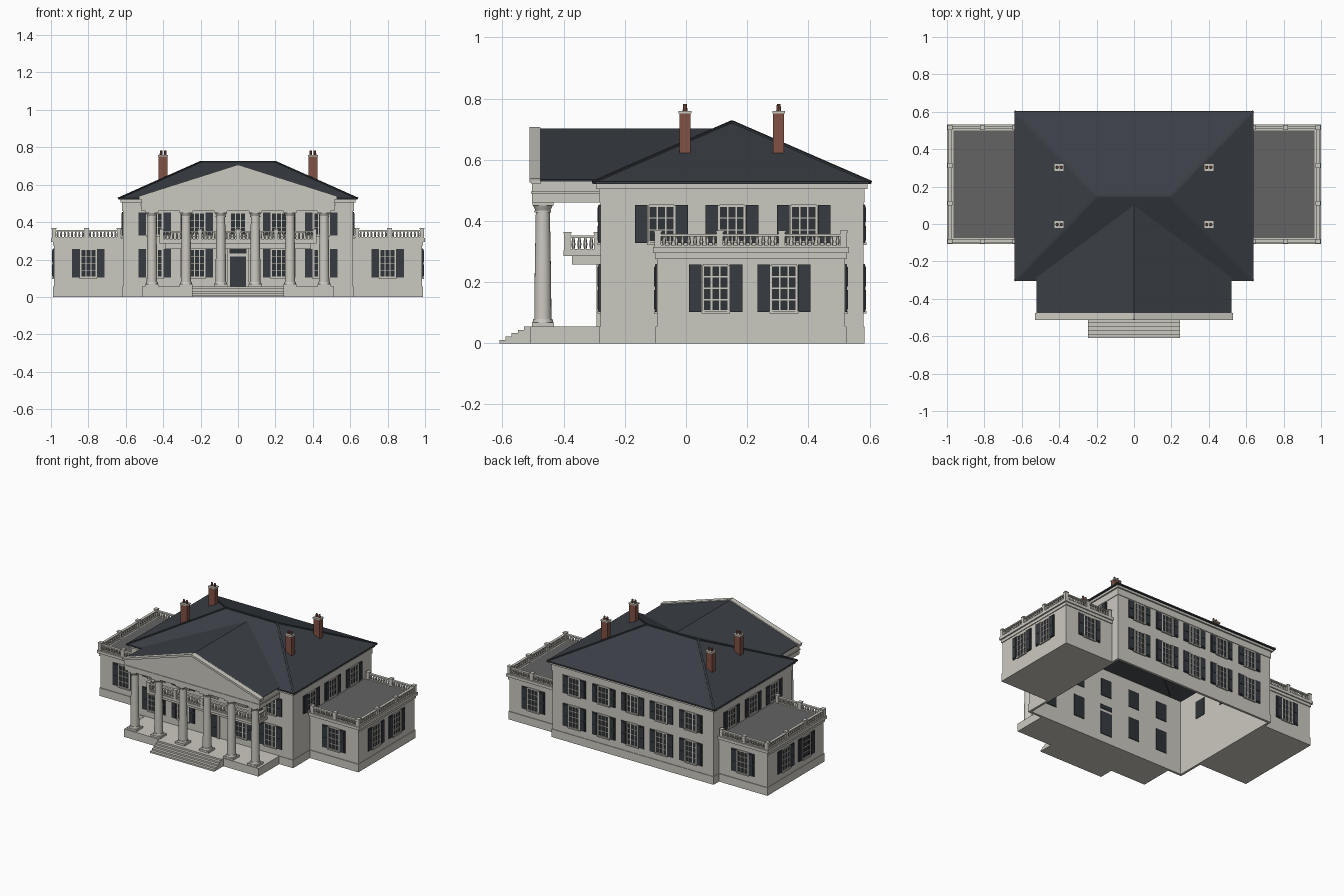
import bpy, bmesh
from math import pi
from mathutils import Matrix, Vector

old = bpy.data.objects.get("Cube")
if old:
    bpy.data.objects.remove(old)


def material(name, rgb):
    m = bpy.data.materials.new(name)
    m.use_nodes = True
    m.diffuse_color = (*rgb, 1)
    m.node_tree.nodes["Principled BSDF"].inputs["Base Color"].default_value = (*rgb, 1)
    return m


STONE = material("pale stone", (0.60, 0.585, 0.53))
SLATE = material("dark slate", (0.043, 0.050, 0.060))
SHUTTER = material("charcoal paint", (0.038, 0.044, 0.052))
GLASS = material("dark glass", (0.028, 0.033, 0.038))
FELT = material("grey felt", (0.125, 0.125, 0.125))
BRICK = material("red brick", (0.22, 0.085, 0.06))

parts = {}


def part(name, mat):
    return parts.setdefault(name, (bmesh.new(), mat))[0]


def box(bm, x0, x1, y0, y1, z0, z1, M=Matrix()):
    lo, hi = Vector((x0, y0, z0)), Vector((x1, y1, z1))
    bmesh.ops.create_cube(bm, size=1, matrix=M @ Matrix.Translation((lo + hi) / 2)
                          @ Matrix.Diagonal((*(hi - lo), 1)))


def ring(bm, x0, x1, y0, y1, z0, z1, t):
    box(bm, x0, x1, y0, y0 + t, z0, z1)
    box(bm, x0, x1, y1 - t, y1, z0, z1)
    box(bm, x0, x0 + t, y0 + t, y1 - t, z0, z1)
    box(bm, x1 - t, x1, y0 + t, y1 - t, z0, z1)


def beam(bm, a, b, w, h):
    a, b = Vector(a), Vector(b)
    d = b - a
    M = Matrix.Translation((a + b) / 2) @ d.to_track_quat("X", "Z").to_matrix().to_4x4()
    bmesh.ops.create_cube(bm, size=1, matrix=M @ Matrix.Diagonal((d.length, w, h, 1)))


def cone(bm, x, y, z0, z1, r0, r1, n):
    bmesh.ops.create_cone(bm, cap_ends=True, segments=n, radius1=r0, radius2=r1,
                          depth=z1 - z0, matrix=Matrix.Translation((x, y, (z0 + z1) / 2)))


def wall_frame(x, y, angle):
    return Matrix.Translation((x, y, 0)) @ Matrix.Rotation(angle, 4, "Z")


def window(M, z0, z1, rows, shutters=True):
    w = 0.041
    box(part("window_glass", GLASS), -w, w, -0.002, 0.016, z0, z1, M)
    trim = part("window_trim", STONE)
    for s in (-1, 1):
        box(trim, s * w - 0.004, s * w + 0.004, -0.007, 0, z0, z1, M)
        box(trim, s * w / 3 - 0.0025, s * w / 3 + 0.0025, -0.005, 0, z0, z1, M)
        if shutters:
            a, b = sorted((s * 0.046, s * 0.087))
            sh = part("shutters", SHUTTER)
            box(sh, a, b, -0.006, 0, z0 - 0.002, z1 + 0.002, M)
            for k in (0, 1):
                za = z0 + 0.006 + k * (z1 - z0) / 2
                box(sh, a + 0.007, b - 0.007, -0.009, -0.005, za, za + (z1 - z0) / 2 - 0.012, M)
    for i in range(rows + 1):
        z = z0 + (z1 - z0) * i / rows
        t = 0.004 if i in (0, rows) else 0.002
        box(trim, -w, w, -0.005, 0, z - t, z + t, M)
    box(trim, -w - 0.006, w + 0.006, -0.010, 0, z0 - 0.008, z0, M)


def balustrade(name, a, b, z, bays, h=0.042):
    bm = part(name, STONE)
    a, b = Vector((*a, 0)), Vector((*b, 0))
    up = Vector((0, 0, 1))
    beam(bm, a + up * (z + 0.003), b + up * (z + 0.003), 0.016, 0.006)
    beam(bm, a + up * (z + h - 0.004), b + up * (z + h - 0.004), 0.018, 0.008)
    for i in range(bays + 1):
        p = a.lerp(b, i / bays)
        box(bm, p.x - 0.011, p.x + 0.011, p.y - 0.011, p.y + 0.011, z, z + h + 0.008)
        box(bm, p.x - 0.013, p.x + 0.013, p.y - 0.013, p.y + 0.013, z + h + 0.006, z + h + 0.011)
    n = max(2, round((b - a).length / bays / 0.02))
    mid = z + h * 0.4
    for k in range(n * bays):
        if k % n:
            p = a.lerp(b, k / (n * bays))
            cone(bm, p.x, p.y, z + 0.005, mid, 0.004, 0.007, 6)
            cone(bm, p.x, p.y, mid, z + h - 0.006, 0.007, 0.0035, 6)


# Main house: hollow walls, plinth, frieze and cornice
X, Y0, Y1 = 0.615, -0.28, 0.58
walls = part("main_walls", STONE)
ring(walls, -X, X, Y0, Y1, 0, 0.52, 0.012)
trim = part("main_cornice", STONE)
for grow, z0, z1 in ((0.004, 0, 0.055), (0.004, 0.46, 0.505), (0.014, 0.505, 0.522)):
    ring(trim, -X - grow, X + grow, Y0 - grow, Y1 + grow, z0, z1, 0.01 + grow)

# Main house windows, back, front and upper sides
for x in (-0.445, -0.22, 0, 0.22, 0.445):
    for z0, z1, rows in ((0.105, 0.255, 4), (0.33, 0.45, 3)):
        window(wall_frame(x, Y1, pi), z0, z1, rows)
        if x or z0 > 0.3:
            window(wall_frame(x, Y0, 0), z0, z1, rows, shutters=bool(x))
for s in (-1, 1):
    for y in (-0.08, 0.15, 0.385):
        window(wall_frame(s * X, y, s * pi / 2), 0.33, 0.45, 3)

# Front door with transom and surround
door = part("front_door", SHUTTER)
box(door, -0.045, 0.045, Y0 - 0.004, Y0 + 0.016, 0.055, 0.215)
for s in (-1, 1):
    for z0, z1 in ((0.07, 0.125), (0.135, 0.205)):
        box(door, s * 0.021 - 0.015, s * 0.021 + 0.015, Y0 - 0.008, Y0, z0, z1)
    box(part("door_surround", STONE), s * 0.052 - 0.008, s * 0.052 + 0.008,
        Y0 - 0.012, Y0, 0.055, 0.275)
box(part("transom_glass", GLASS), -0.045, 0.045, Y0 - 0.003, Y0 + 0.016, 0.235, 0.265)
for z in (0.225, 0.272):
    box(part("door_surround", STONE), -0.06, 0.06, Y0 - 0.012, Y0, z - 0.008, z + 0.008)

# Side wings with flat roofs and balustrades
for s, side in ((-1, "right"), (1, "left")):
    def wing_box(name, mat, xa, xb, *rest):
        box(part(side + "_wing_" + name, mat), *sorted((s * xa, s * xb)), *rest)
    wing_box("walls", STONE, 0.612, 0.985, -0.095, 0.52, 0, 0.30)
    wing_box("plinth", STONE, 0.612, 0.989, -0.10, 0.525, 0, 0.055)
    wing_box("frieze", STONE, 0.612, 0.990, -0.101, 0.526, 0.275, 0.295)
    wing_box("cornice", STONE, 0.612, 1.0, -0.108, 0.533, 0.295, 0.315)
    wing_box("roof", FELT, 0.616, 0.965, -0.075, 0.50, 0.31, 0.318)
    name = side + "_wing_balustrade"
    xo, xi, ya, yb = s * 0.984, s * 0.636, -0.092, 0.516
    balustrade(name, (xo, ya), (xo, yb), 0.315, 3)
    balustrade(name, (xi, ya), (xo, ya), 0.315, 2)
    balustrade(name, (xi, yb), (xo, yb), 0.315, 2)
    window(wall_frame(s * 0.80, -0.095, 0), 0.105, 0.255, 4)
    window(wall_frame(s * 0.80, 0.52, pi), 0.105, 0.255, 4)
    for y in (0.097, 0.32):
        window(wall_frame(s * 0.985, y, s * pi / 2), 0.105, 0.255, 4)

# Portico floor, steps and entablature
box(part("portico_floor", STONE), -0.513, 0.513, -0.51, Y0, 0, 0.055)
for i in range(5):
    box(part("front_steps", STONE), -0.245, 0.245, -0.61 + i * 0.02, -0.51, i * 0.011, (i + 1) * 0.011)
ent = part("portico_entablature", STONE)
box(ent, -0.515, 0.515, -0.503, Y0, 0.46, 0.532)
box(ent, -0.52, 0.52, -0.507, Y0, 0.49, 0.496)

# Pediment slab with raking trim
ped = part("pediment", STONE)
face = ped.faces.new([ped.verts.new((x, -0.505, z)) for x, z in
                      ((-0.528, 0.52), (0.528, 0.52), (0.528, 0.538), (0, 0.706), (-0.528, 0.538))])
ext = bmesh.ops.extrude_face_region(ped, geom=[face])
bmesh.ops.translate(ped, vec=(0, 0.03, 0), verts=[v for v in ext["geom"] if isinstance(v, bmesh.types.BMVert)])
for s in (-1, 1):
    beam(ped, (s * 0.528, -0.495, 0.532), (0, -0.495, 0.70), 0.034, 0.014)

# Columns
for x in (0.092, 0.278, 0.46):
    for s in (-1, 1):
        bm = part("columns", STONE)
        cx, cy = s * x, -0.468
        for z0, z1, r in ((0.055, 0.068, 0.036), (0.45, 0.461, 0.034)):
            box(bm, cx - r, cx + r, cy - r, cy + r, z0, z1)
        for z0, z1, r0, r1 in ((0.068, 0.080, 0.034, 0.031), (0.08, 0.2, 0.028, 0.027),
                               (0.2, 0.435, 0.027, 0.023), (0.428, 0.434, 0.027, 0.027),
                               (0.434, 0.45, 0.024, 0.032)):
            cone(bm, cx, cy, z0, z1, r0, r1, 20)

# Balcony over the door
balcony = part("balcony", STONE)
box(balcony, -0.42, 0.42, -0.40, Y0, 0.285, 0.303)
box(balcony, -0.39, 0.39, -0.372, Y0, 0.257, 0.285)
balustrade("balcony_railing", (-0.408, -0.388), (0.408, -0.388), 0.303, 4, 0.05)
for s in (-1, 1):
    balustrade("balcony_railing", (s * 0.408, -0.388), (s * 0.408, -0.29), 0.303, 1, 0.05)

# Hipped main roof and portico gable roof, as thin shells
roof = part("main_roof", SLATE)
RZ, EZ = 0.724, 0.527
ridge = {s: roof.verts.new((s * 0.195, 0.15, RZ)) for s in (-1, 1)}
eave = {(s, t): roof.verts.new((s * 0.638, 0.15 + t * 0.453, EZ)) for s in (-1, 1) for t in (-1, 1)}
for k in (-1, 1):
    roof.faces.new((eave[-k, k], eave[k, k], ridge[k], ridge[-k]))
    roof.faces.new((eave[k, -1], eave[k, 1], ridge[k]))
gable = part("portico_roof", SLATE)
for s in (-1, 1):
    gable.faces.new([gable.verts.new(p) for p in
                     ((0, -0.48, 0.702), (s * 0.52, -0.48, 0.535),
                      (s * 0.52, -0.27, 0.535), (0, 0.10, 0.702))])

# Ridge caps and eave edging
caps = part("roof_caps", SLATE)
beam(caps, ridge[-1].co, ridge[1].co, 0.012, 0.008)
for (s, t), v in eave.items():
    beam(caps, v.co, ridge[s].co, 0.012, 0.008)
ring(caps, -0.64, 0.64, -0.305, 0.605, 0.52, 0.529, 0.012)

# Chimneys with caps and pots
for x in (-0.40, 0.40):
    for y in (-0.003, 0.303):
        box(part("chimneys", BRICK), x - 0.024, x + 0.024, y - 0.018, y + 0.018, 0.61, 0.755)
        box(part("chimney_caps", STONE), x - 0.027, x + 0.027, y - 0.021, y + 0.021, 0.752, 0.760)
        for dx in (-0.011, 0.011):
            cone(part("chimney_pots", BRICK), x + dx, y, 0.76, 0.782, 0.008, 0.006, 8)

# Turn every part into an object
for name, (bm, mat) in parts.items():
    bmesh.ops.recalc_face_normals(bm, faces=bm.faces)
    shell = name in ("main_roof", "portico_roof")
    if shell:
        for f in bm.faces:
            f.normal_update()
            if f.normal.z < 0:
                f.normal_flip()
    mesh = bpy.data.meshes.new(name)
    bm.to_mesh(mesh)
    bm.free()
    mesh.materials.append(mat)
    ob = bpy.data.objects.new(name, mesh)
    bpy.context.collection.objects.link(ob)
    if shell:
        mod = ob.modifiers.new("thickness", "SOLIDIFY")
        mod.thickness, mod.offset = 0.006, -1
    if name == "columns":
        bpy.context.view_layer.objects.active = ob
        ob.select_set(True)
        bpy.ops.object.shade_smooth_by_angle(angle=0.6)
        ob.select_set(False)
